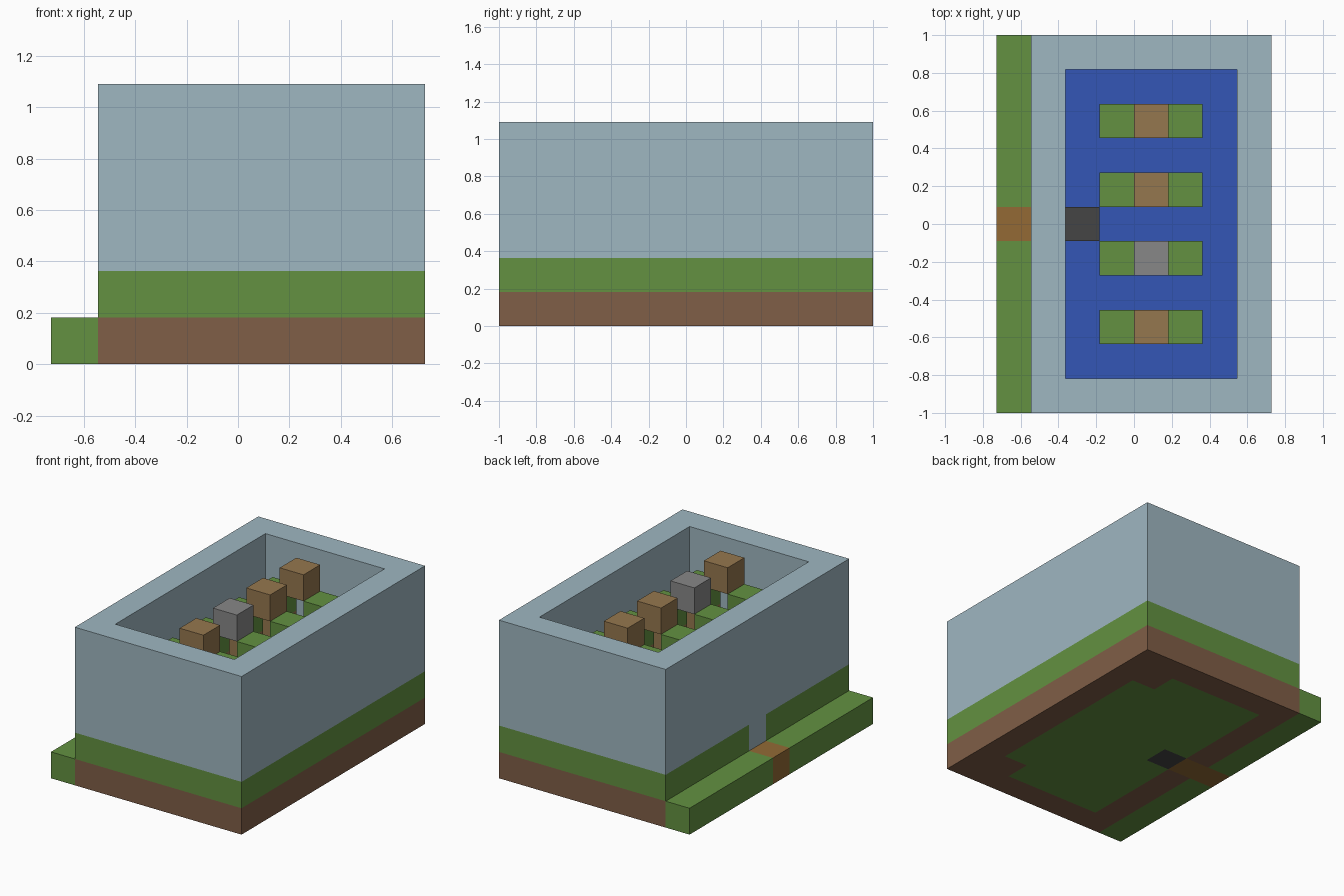
import bpy
import bmesh
from mathutils import Vector

U = 2 / 11                      # edge of one block
NX, NY = 8, 11                  # footprint in blocks

cube = bpy.data.objects.get("Cube")
if cube:
    bpy.data.objects.remove(cube, do_unlink=True)


def linear(c):
    c /= 255
    return c / 12.92 if c <= 0.04045 else ((c + 0.055) / 1.055) ** 2.4


def material(name, rgb):
    mat = bpy.data.materials.new(name)
    col = [linear(c) for c in rgb] + [1]
    mat.use_nodes = True
    mat.diffuse_color = col
    mat.node_tree.nodes["Principled BSDF"].inputs["Base Color"].default_value = col
    return mat


MATS = {
    "stone": material("pale blue stone", (159, 183, 193)),
    "grass": material("grass green", (99, 145, 65)),
    "dirt": material("dirt brown", (128, 94, 71)),
    "path": material("path brown", (147, 106, 53)),
    "floor": material("floor blue", (51, 86, 182)),
    "wood": material("tan brown", (149, 119, 78)),
    "grey": material("mid grey", (135, 135, 135)),
    "dark": material("dark grey", (69, 69, 69)),
}

cells = {}                      # block position -> (part name, material)


def fill(part, mat, xs, ys, zs):
    """Fill a box of blocks, replacing whatever was there."""
    for i in range(*xs):
        for j in range(*ys):
            for k in range(*zs):
                cells[i, j, k] = (part, mat)


# Layered building shell
fill("foundation", "dirt", (1, NX), (0, NY), (0, 1))
fill("grass_band", "grass", (1, NX), (0, NY), (1, 2))
fill("walls", "stone", (1, NX), (0, NY), (2, 6))

# Hollow room with a coloured floor over a grass bed
for k in range(2, 6):
    for i in range(2, 7):
        for j in range(1, 10):
            del cells[i, j, k]
fill("room_bed", "grass", (2, 7), (1, 10), (0, 1))
fill("room_floor", "floor", (2, 7), (1, 10), (1, 2))
for j in (1, 9):
    fill("foundation", "dirt", (6, 7), (j, j + 1), (0, 1))

# Outside ledge, path, blocked doorway and inner door block
fill("grass_ledge", "grass", (0, 1), (0, NY), (0, 1))
fill("path", "path", (0, 2), (5, 6), (0, 1))
fill("walls", "stone", (1, 2), (5, 6), (1, 2))
fill("door_block", "dark", (2, 3), (5, 6), (0, 3))

# Row of four figures: paired legs, green shoulders and a head block
for n, j in enumerate((2, 4, 6, 8), 1):
    row = (j, j + 1)
    for i in (3, 5):
        fill(f"figure_{n}_legs", "wood", (i, i + 1), row, (2, 4))
        fill(f"figure_{n}_shoulders", "grass", (i, i + 1), row, (4, 5))
    fill(f"figure_{n}_head", "grey" if n == 2 else "wood", (4, 5), row, (5, 6))


def build(part, mat):
    """Turn one part's blocks into a mesh of its exposed faces."""
    bm = bmesh.new()
    for pos, owner in cells.items():
        if owner[0] != part:
            continue
        centre = Vector(pos) + Vector((0.5, 0.5, 0.5))
        for axis in range(3):
            for sign in (-1, 1):
                d = Vector((0, 0, 0))
                d[axis] = sign
                if tuple(int(c) for c in Vector(pos) + d) in cells:
                    continue
                a, b = Vector((0, 0, 0)), Vector((0, 0, 0))
                a[(axis + 1) % 3] = 0.5
                b[(axis + 2) % 3] = 0.5 * sign
                mid = centre + d * 0.5
                corners = (mid - a - b, mid + a - b, mid + a + b, mid - a + b)
                bm.faces.new([bm.verts.new((c - Vector((NX / 2, NY / 2, 0))) * U)
                              for c in corners])
    if not bm.faces:
        bm.free()
        return
    bmesh.ops.remove_doubles(bm, verts=bm.verts, dist=U / 100)
    mesh = bpy.data.meshes.new(part)
    bm.to_mesh(mesh)
    bm.free()
    mesh.materials.append(MATS[mat])
    bpy.context.scene.collection.objects.link(bpy.data.objects.new(part, mesh))


for part, mat in dict.fromkeys(cells.values()):
    build(part, mat)
